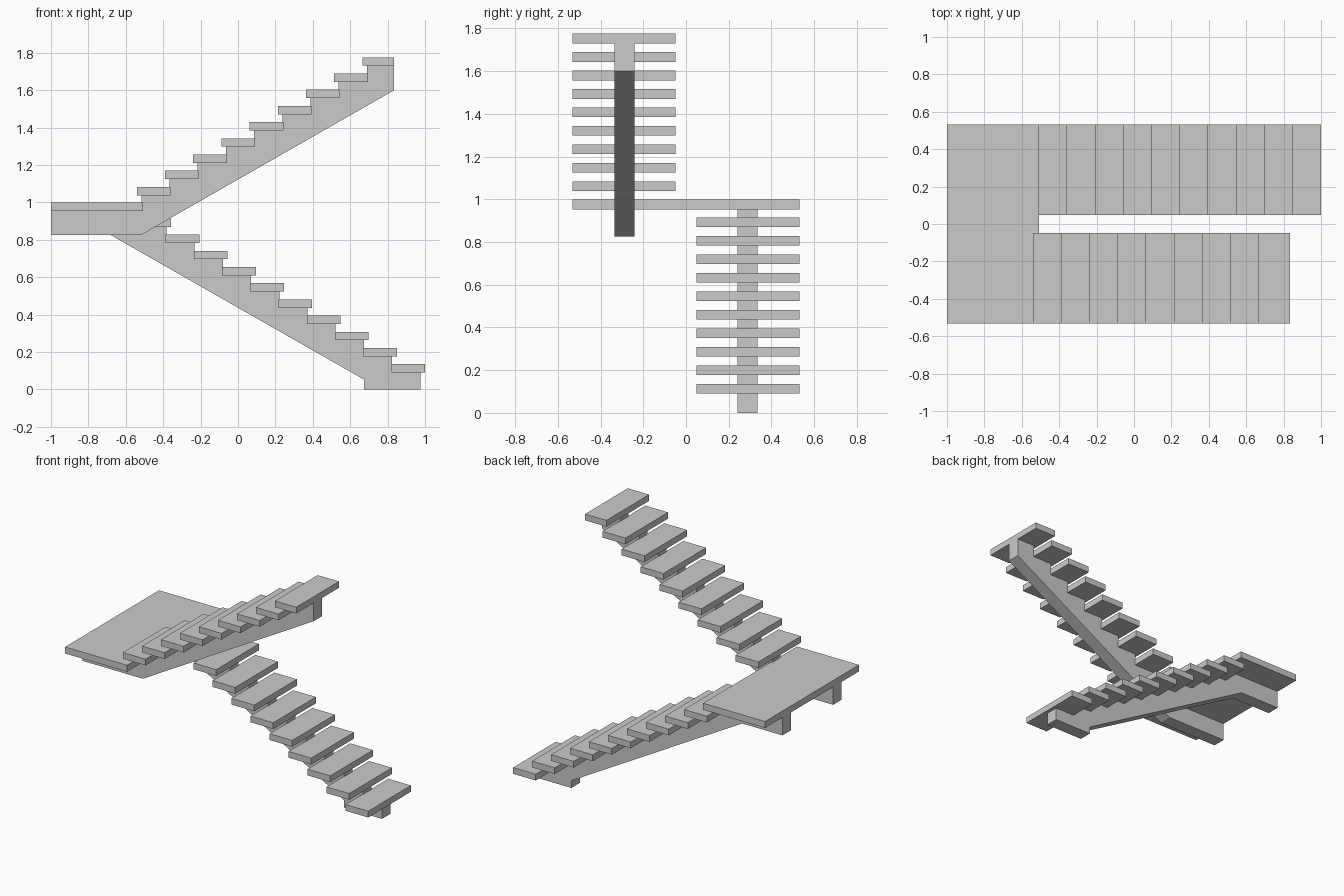
import bpy

if "Cube" in bpy.data.objects:
    bpy.data.objects.remove(bpy.data.objects["Cube"])

DX, DZ = 0.1508, 0.0866   # going and rise of each step
THICK = 0.045             # tread thickness


def extrude_profile(name, pts, y0, y1):
    """Solid made by sweeping an x/z outline from y0 to y1."""
    n = len(pts)
    verts = [(x, y, z) for y in (y0, y1) for x, z in pts]
    faces = [tuple(range(n)), tuple(range(2 * n - 1, n - 1, -1))]
    faces += [(i, i + n, (i + 1) % n + n, (i + 1) % n) for i in range(n)]
    mesh = bpy.data.meshes.new(name)
    mesh.from_pydata(verts, [], faces)
    mesh.update()
    obj = bpy.data.objects.new(name, mesh)
    bpy.context.collection.objects.link(obj)
    return obj


def slab(name, x0, x1, y0, y1, z0, z1):
    return extrude_profile(name, [(x0, z0), (x1, z0), (x1, z1), (x0, z1)], y0, y1)


# Landing
slab("landing", -1, -0.508, -0.532, 0.532, 0.953, 1.0)

# Lower flight: treads and sawtooth stringer rising toward -x
stringer = [(-1, 0.825), (-0.68, 0.825), (0.675, 0.052), (0.675, 0), (0.975, 0)]
for i in range(10):
    x, z = 1.0 - DX * i, 0.09 + DZ * i
    slab(f"lower_tread_{i + 1}", x - 0.18, x, 0.048, 0.532, z, z + THICK)
    stringer += [(x - 0.025, z), (x - 0.025 - DX, z)]
stringer += [(1.0 - 0.025 - DX * 10, 0.953), (-1, 0.953)]
extrude_profile("lower_stringer", stringer, 0.24, 0.335)

# Upper flight: treads and sawtooth stringer rising toward +x
top = [(-1, 0.953), (-0.517, 0.953)]
for i in range(9):
    x, z = -0.541 + DX * i, 1.038 + DZ * i
    end = 0.835 if i == 8 else x + 0.18
    slab(f"upper_tread_{i + 1}", x, end, -0.532, -0.048, z, z + THICK)
    top += [(x + 0.024, z), (min(x + 0.024 + DX, 0.835), z)]
stringer = [(-1, 0.825), (-0.52, 0.825), (0.835, 1.6)] + top[:1:-1] + top[1::-1]
extrude_profile("upper_stringer", stringer, -0.335, -0.24)
